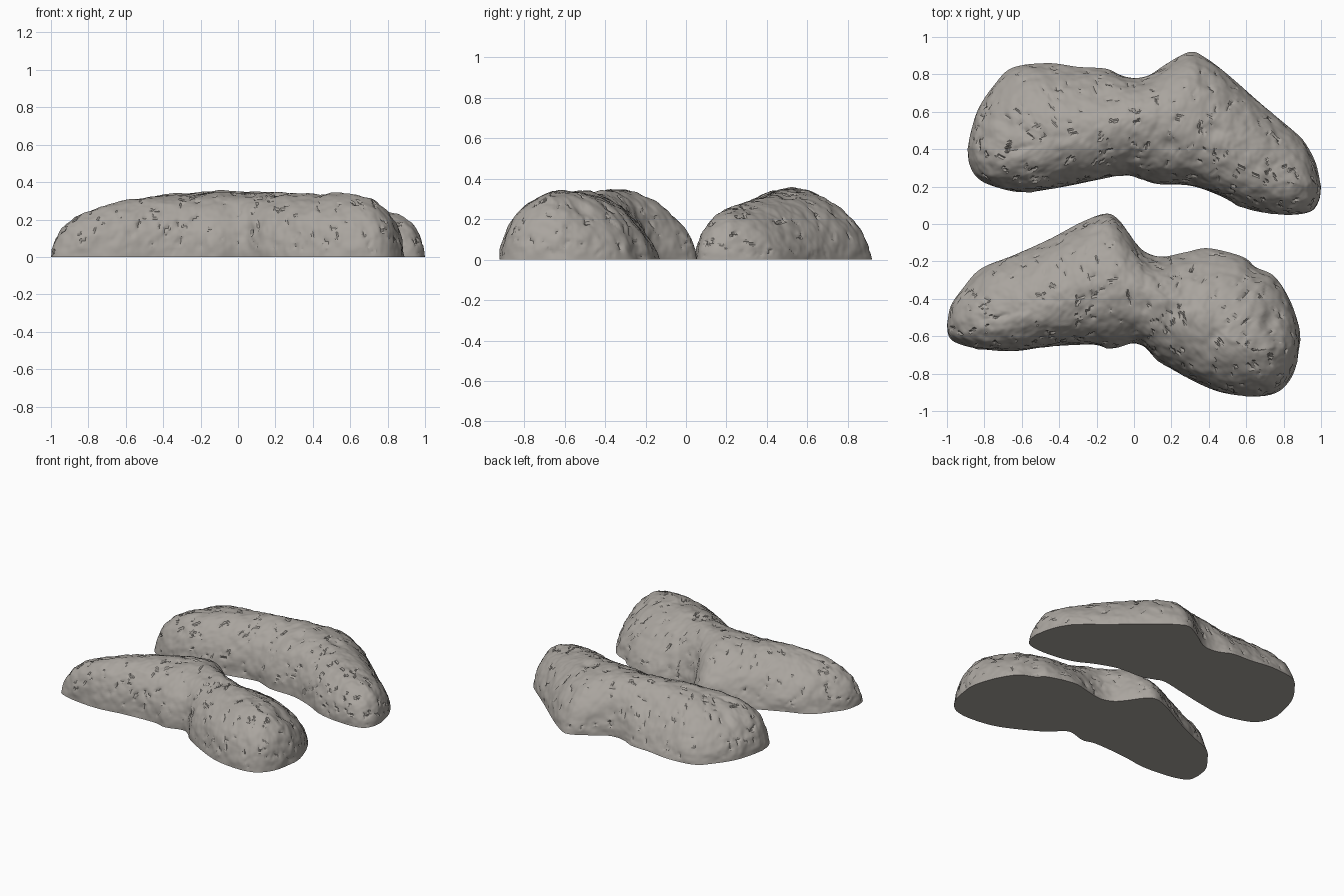
import bpy, bmesh, math, random
from mathutils import Vector, noise, kdtree

if "Cube" in bpy.data.objects:
    bpy.data.objects.remove(bpy.data.objects["Cube"])

ALONG, HALF = 220, 42  # sections along a piece, steps up each side

stone = bpy.data.materials.new("warm grey stone")
stone.diffuse_color = (0.40, 0.375, 0.345, 1)
stone.use_nodes = True
stone.node_tree.nodes["Principled BSDF"].inputs["Base Color"].default_value = stone.diffuse_color


def resample(pts, count):
    """Smooth curve through the points, evenly spaced by length."""
    pts = [Vector(p).to_3d() for p in pts]
    p = [2 * pts[0] - pts[1]] + pts + [2 * pts[-1] - pts[-2]]
    fine = []
    for i in range(1, len(p) - 2):
        a, b, c, d = p[i - 1:i + 3]
        for k in range(20):
            t = k / 20
            fine.append(0.5 * (2 * b + (c - a) * t + (2 * a - 5 * b + 4 * c - d) * t * t
                               + (3 * b - a - 3 * c + d) * t ** 3))
    fine.append(pts[-1])
    dist = [0]
    for a, b in zip(fine, fine[1:]):
        dist.append(dist[-1] + (b - a).length)
    out, j = [], 0
    for i in range(count + 1):
        s = dist[-1] * i / count
        while j < len(fine) - 2 and dist[j + 1] < s:
            j += 1
        f = (s - dist[j]) / max(dist[j + 1] - dist[j], 1e-9)
        out.append(fine[j].lerp(fine[j + 1], min(f, 1)))
    return out


def relax(pts, rounds):
    """Softened copy of a curve with fixed ends."""
    for _ in range(rounds):
        pts = [pts[0]] + [(a + 2 * b + c) / 4 for a, b, c in zip(pts, pts[1:], pts[2:])] + [pts[-1]]
    return pts


def side_point(edge, soft_edge, ridge, t, power):
    """Point on the dome between the base edge (t=0) and the ridge (t=1)."""
    a = t * math.pi / 2
    out = max(math.cos(a), 0) ** power
    e = edge.lerp(soft_edge, t)
    p = Vector((ridge.x, ridge.y, 0)).lerp(Vector((e.x, e.y, 0)), out)
    p.z = ridge.z * math.sin(a) ** power
    return p


def stone_half(name, front, back, ridge, hollow_x, pits, seed):
    rng = random.Random(seed)
    F, B, R = (resample(c, ALONG) for c in (front, back, ridge))
    F2, B2 = relax(F, 150), relax(B, 40)
    bm = bmesh.new()
    rows = []
    for i, (f, f2, b, b2, r) in enumerate(zip(F, F2, B, B2, R)):
        # the back slopes more gently, most of all in the hollow beside the spur;
        # both sides share one slope at the tips
        tip = min(i, ALONG - i, 20) / 20
        steep = 1.0 - 0.08 * tip
        soft = 1.0 + tip * (0.12 + 0.4 * math.exp(-((b.x - hollow_x) / 0.27) ** 2))
        row = [side_point(f, f2, r, k / HALF, steep) for k in range(HALF)]
        row += [side_point(b, b2, r, k / HALF, soft) for k in range(HALF, -1, -1)]
        rows.append([bm.verts.new(p) for p in row])
    # each end section folds onto itself
    for row in (rows[0], rows[-1]):
        for k in range(HALF):
            row[-1 - k].co = row[k].co
    for r0, r1 in zip(rows, rows[1:]):
        for k in range(2 * HALF):
            bm.faces.new((r0[k], r1[k], r1[k + 1], r0[k + 1]))
    bmesh.ops.remove_doubles(bm, verts=bm.verts, dist=0.002)
    # even out the skin, then close the flat cut base
    skin = [v for v in bm.verts if not v.is_boundary]
    for _ in range(16):
        bmesh.ops.smooth_vert(bm, verts=skin, factor=0.5, use_axis_x=True,
                              use_axis_y=True, use_axis_z=True)
    areas = [sum(f.calc_area() for f in v.link_faces) for v in skin]
    rim = [e for e in bm.edges if e.is_boundary]
    bmesh.ops.triangle_fill(bm, edges=rim, use_beauty=True)
    bmesh.ops.recalc_face_normals(bm, faces=bm.faces)
    bm.normal_update()
    # lumps and round pits
    shift = Vector((seed, 0, 0))
    push = []
    for v in skin:
        d = (0.009 * noise.noise(v.co * 6 + shift) + 0.007 * noise.noise(v.co * 17 + shift)
             + 0.003 * noise.noise(v.co * 40 + shift))
        for x, y, radius, depth in pits:
            q = math.hypot(v.co.x - x, v.co.y - y) / radius
            if q < 1:
                d -= depth * (1 - q * q) ** 2
        push.append(d)
    # short narrow chips scattered evenly over the skin
    tree = kdtree.KDTree(len(skin))
    for i, v in enumerate(skin):
        tree.insert(v.co, i)
    tree.balance()
    for v in rng.choices(skin, weights=areas, k=240):
        way = Vector([rng.uniform(-1, 1) for _ in range(3)]).cross(v.normal).normalized()
        length = rng.uniform(0.012, 0.024)
        for co, i, _d in tree.find_range(v.co, length):
            rel = co - v.co
            if (rel - way * rel.dot(way)).length < 0.006:
                push[i] -= 0.007
    for v, d in zip(skin, push):
        v.co += v.normal * d * min(v.co.z / 0.04, 1)
        v.co.z = max(v.co.z, 0)
    mesh = bpy.data.meshes.new(name)
    bm.to_mesh(mesh)
    bm.free()
    mesh.materials.append(stone)
    ob = bpy.data.objects.new(name, mesh)
    bpy.context.collection.objects.link(ob)
    bpy.ops.object.select_all(action='DESELECT')
    ob.select_set(True)
    bpy.context.view_layer.objects.active = ob
    bpy.ops.object.shade_smooth_by_angle(angle=math.radians(32))


# front piece: front edge, back edge, ridge (x, y, height)
stone_half(
    "front_stone_half",
    [(-1, -.54), (-.99, -.6), (-.95, -.635), (-.84, -.665), (-.65, -.68), (-.45, -.655),
     (-.22, -.645), (-.12, -.665), (0, -.635), (.06, -.66), (.13, -.73), (.3, -.83),
     (.45, -.895), (.6, -.92), (.72, -.915), (.8, -.875), (.86, -.78), (.89, -.62)],
    [(-1, -.54), (-.98, -.44), (-.92, -.35), (-.82, -.24), (-.65, -.17), (-.45, -.08),
     (-.28, .01), (-.15, .055), (-.08, .02), (0, -.09), (.06, -.15), (.15, -.175),
     (.28, -.15), (.4, -.13), (.58, -.175), (.65, -.23), (.75, -.28), (.83, -.4),
     (.88, -.54), (.89, -.62)],
    [(-.74, -.5, .25), (-.6, -.47, .295), (-.4, -.41, .325), (-.15, -.33, .343), (.05, -.35, .34),
     (.2, -.42, .337), (.4, -.54, .342), (.54, -.63, .345), (.64, -.69, .32)],
    0.32,
    [(.72, -.52, .07, .018), (.22, -.45, .07, .014), (.06, -.44, .05, .01),
     (.44, -.6, .05, .01), (.6, -.4, .05, .01)], 3)

# back piece, turned the other way
stone_half(
    "back_stone_half",
    [(-.89, .4), (-.88, .32), (-.84, .25), (-.76, .205), (-.6, .17), (-.4, .195),
     (-.2, .235), (-.04, .265), (.03, .245), (.12, .215), (.3, .205), (.45, .155),
     (.58, .09), (.7, .06), (.85, .05), (.95, .07), (.99, .13), (1, .2)],
    [(-.89, .4), (-.87, .5), (-.83, .62), (-.75, .74), (-.65, .835), (-.46, .86),
     (-.3, .84), (-.15, .83), (-.07, .795), (0, .78), (.08, .795), (.18, .86),
     (.3, .92), (.38, .89), (.5, .8), (.7, .625), (.85, .5), (.91, .44), (.97, .33), (1, .2)],
    [(-.64, .39, .27), (-.5, .43, .312), (-.3, .49, .34), (-.1, .54, .352), (.1, .57, .352),
     (.28, .53, .338), (.5, .42, .305), (.7, .3, .255), (.82, .22, .23)],
    -0.3,
    [(.43, .5, .06, .014), (.38, .75, .06, .012), (-.7, .55, .06, .012),
     (.2, .42, .05, .01)], 8)
